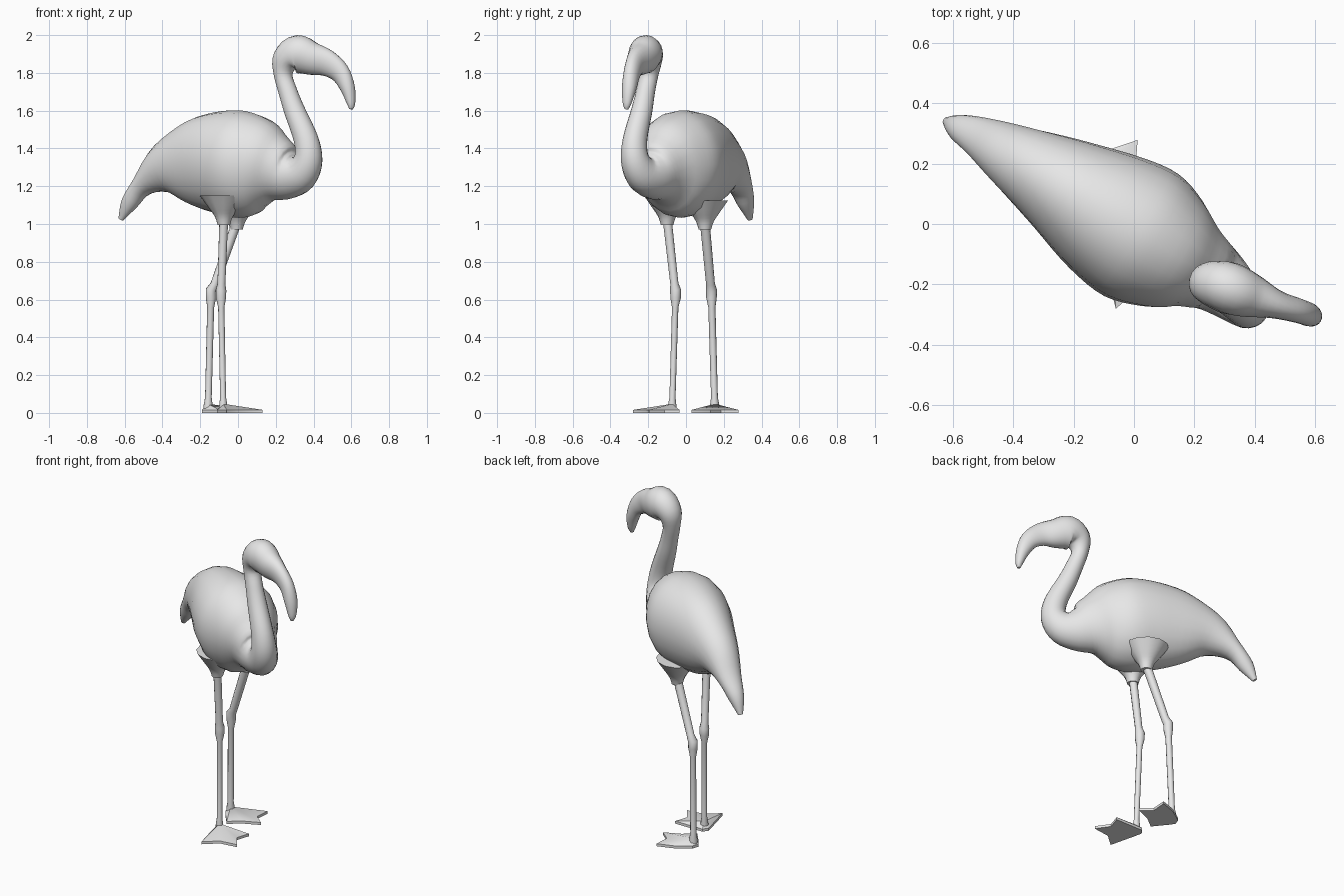
import bpy, bmesh, math
from mathutils import Vector

if "Cube" in bpy.data.objects:
    bpy.data.objects.remove(bpy.data.objects["Cube"])

grey = bpy.data.materials.new("soft_grey")
grey.diffuse_color = (0.8, 0.8, 0.8, 1)
grey.use_nodes = True
grey.node_tree.nodes["Principled BSDF"].inputs["Base Color"].default_value = grey.diffuse_color

# Body heading in plan, and the sideways direction across it
AHEAD = Vector((0.845, -0.535, 0))
SIDE = Vector((0.535, 0.845, 0))


def finish(name, bm, angle):
    bmesh.ops.recalc_face_normals(bm, faces=bm.faces)
    me = bpy.data.meshes.new(name)
    bm.to_mesh(me)
    bm.free()
    me.materials.append(grey)
    ob = bpy.data.objects.new(name, me)
    bpy.context.collection.objects.link(ob)
    bpy.ops.object.select_all(action='DESELECT')
    ob.select_set(True)
    bpy.context.view_layer.objects.active = ob
    bpy.ops.object.shade_smooth_by_angle(angle=math.radians(angle))
    return ob


def smooth_rings(rings, steps):
    """Catmull-Rom interpolation through all ring values."""
    out = []
    n = len(rings)
    for i in range(n - 1):
        p0, p1, p2, p3 = (rings[min(max(i + k, 0), n - 1)] for k in (-1, 0, 1, 2))
        for j in range(steps):
            t = j / steps
            out.append([0.5 * (2 * b + (c - a) * t + (2 * a - 5 * b + 4 * c - d) * t * t
                               + (3 * b - a - 3 * c + d) * t ** 3)
                        for a, b, c, d in zip(p0, p1, p2, p3)])
    out.append(list(rings[-1]))
    return out


def loft(name, rings, sides=16, steps=1, egg=0.0):
    """Skin elliptical rings (x, y, z, half_height, half_width) along a path."""
    rings = smooth_rings(rings, steps)
    pts = [Vector(r[:3]) for r in rings]
    bm = bmesh.new()
    loops = []
    for i, r in enumerate(rings):
        tan = (pts[min(i + 1, len(pts) - 1)] - pts[max(i - 1, 0)]).normalized()
        side = (SIDE - tan * SIDE.dot(tan)).normalized()
        up = tan.cross(side)
        loop = []
        for k in range(sides):
            a = 2 * math.pi * k / sides
            w = r[4] * (1 + egg * math.sin(a))
            loop.append(bm.verts.new(pts[i] + up * math.sin(a) * r[3] + side * math.cos(a) * w))
        loops.append(loop)
    for a, b in zip(loops, loops[1:]):
        for k in range(sides):
            m = (k + 1) % sides
            bm.faces.new((a[k], a[m], b[m], b[k]))
    bm.faces.new(loops[0])
    bm.faces.new(loops[-1])
    return finish(name, bm, 50)


# Tail, trunk and chest: distance ahead, sideways, z, half height, half width
trunk = [
    (-0.705, -0.045, 1.025, 0.014, 0.014),
    (-0.655, -0.04, 1.11, 0.045, 0.045),
    (-0.575, -0.03, 1.205, 0.06, 0.072),
    (-0.44, -0.025, 1.29, 0.14, 0.115),
    (-0.27, -0.02, 1.32, 0.23, 0.168),
    (-0.10, -0.02, 1.325, 0.272, 0.218),
    (0.04, -0.018, 1.315, 0.283, 0.236),
    (0.16, -0.015, 1.305, 0.25, 0.20),
    (0.25, -0.01, 1.285, 0.18, 0.145),
    (0.33, -0.01, 1.26, 0.13, 0.115),
    (0.41, -0.02, 1.275, 0.10, 0.092),
    (0.46, -0.03, 1.345, 0.076, 0.075),
]
rings = []
for s, t, z, h, w in trunk:
    p = AHEAD * s + SIDE * t
    rings.append((p.x, p.y, z, h, w))

# Neck, head and hooked bill
rings += [
    (0.36, -0.27, 1.45, 0.066, 0.064),
    (0.30, -0.235, 1.60, 0.056, 0.056),
    (0.265, -0.215, 1.70, 0.050, 0.050),
    (0.24, -0.198, 1.79, 0.049, 0.052),
    (0.255, -0.198, 1.865, 0.078, 0.072),
    (0.315, -0.212, 1.898, 0.102, 0.086),
    (0.39, -0.238, 1.876, 0.088, 0.072),
    (0.47, -0.265, 1.852, 0.072, 0.047),
    (0.54, -0.285, 1.80, 0.056, 0.040),
    (0.58, -0.30, 1.72, 0.040, 0.038),
    (0.598, -0.312, 1.64, 0.022, 0.024),
    (0.598, -0.315, 1.608, 0.010, 0.010),
]
loft("body_neck_head", rings, sides=20, steps=4, egg=0.04)


def leg(prefix, hip, knee, ankle, r_top, r_low):
    hip, knee, ankle = Vector(hip), Vector(knee), Vector(ankle)
    # Feathered thigh stump
    x, y, z = hip
    loft(prefix + "_thigh", [(x, y, z + 0.15, 0.13, 0.12), (x, y, z + 0.09, 0.085, 0.08),
                             (x, y, z + 0.04, 0.048, 0.048), (x, y, z - 0.005, 0.033, 0.033)],
         sides=12, steps=3)
    # Shank with a knobbly joint
    path = [(hip + Vector((0, 0, 0.03)), r_top), (hip.lerp(knee, 0.85), r_top * 0.9),
            (knee + Vector((0, 0, 0.02)), 0.029), (knee - Vector((0, 0, 0.02)), 0.028),
            (knee.lerp(ankle, 0.12), r_low), (knee.lerp(ankle, 0.92), r_low * 0.95),
            (ankle, r_low * 1.35), (ankle - Vector((0, 0, 0.02)), r_low * 1.3)]
    loft(prefix + "_shank", [(*p, r, r) for p, r in path], sides=10)


def foot(name, ankle, outline):
    """Webbed foot: flat sole, thin rim, top sloping up to the ankle."""
    bm = bmesh.new()
    low = [bm.verts.new((x, y, 0)) for x, y in outline]
    rim = [bm.verts.new((x, y, 0.016)) for x, y in outline]
    apex = bm.verts.new((ankle[0], ankle[1], 0.048))
    bm.faces.new(low)
    n = len(outline)
    for i in range(n):
        j = (i + 1) % n
        bm.faces.new((low[i], low[j], rim[j], rim[i]))
        bm.faces.new((rim[i], rim[j], apex))
    finish(name, bm, 35)


near_ankle = (-0.078, -0.073, 0.035)
far_ankle = (-0.158, 0.152, 0.035)
leg("near", (-0.075, -0.10, 1.0), (-0.09, -0.055, 0.63), near_ankle, 0.024, 0.017)
leg("far", (-0.008, 0.10, 0.975), (-0.143, 0.135, 0.63), far_ankle, 0.026, 0.019)

foot("near_foot", near_ankle,
     [(-0.112, -0.065), (-0.10, -0.12), (-0.06, -0.28), (0.02, -0.21), (0.13, -0.195),
      (0.075, -0.115), (0.10, -0.035), (-0.02, -0.035), (-0.09, -0.035)])
foot("far_foot", far_ankle,
     [(-0.19, 0.145), (-0.165, 0.11), (-0.10, 0.03), (-0.03, 0.085), (0.07, 0.13),
      (0.005, 0.185), (0.012, 0.278), (-0.085, 0.245), (-0.175, 0.185)])
